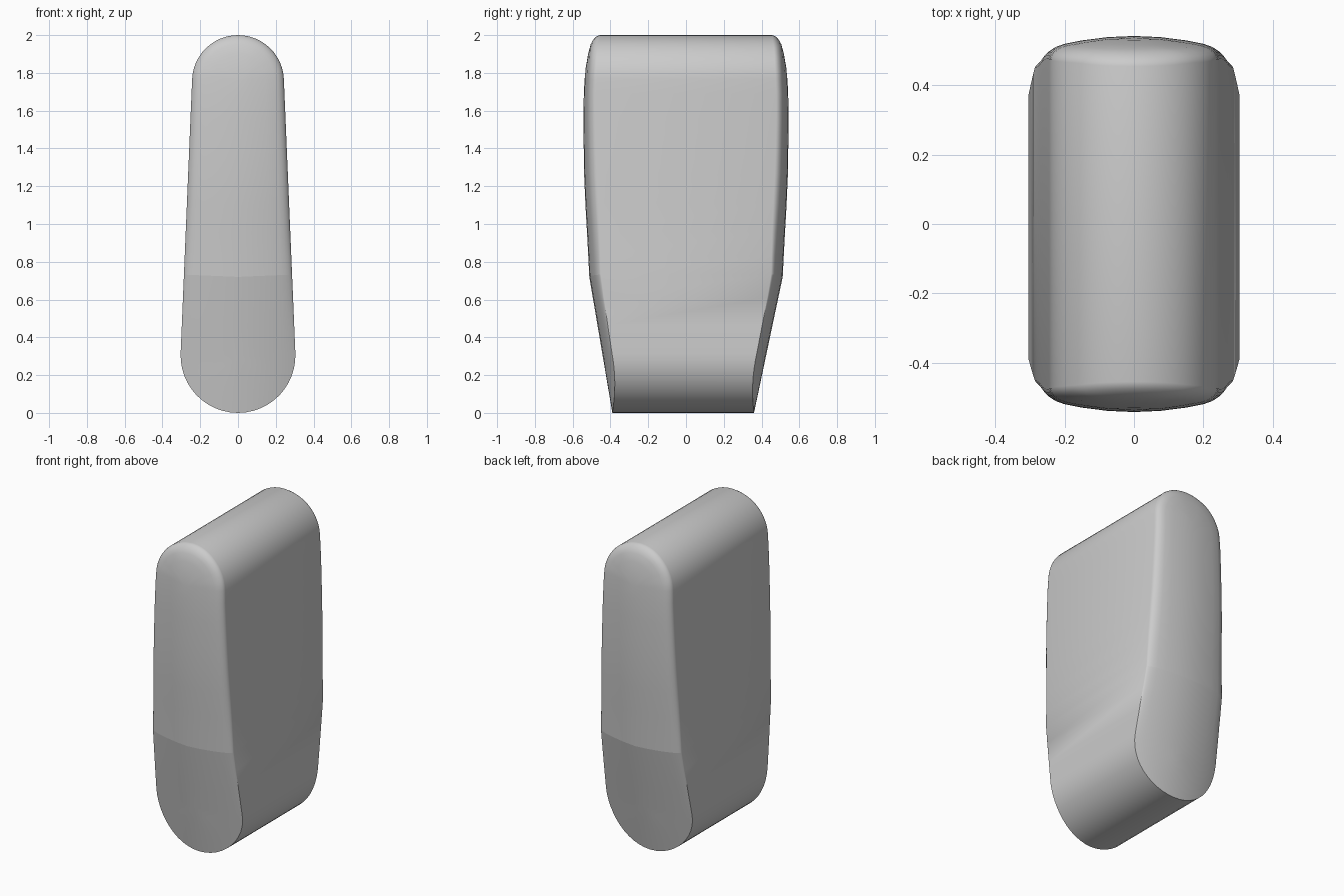
import bpy, bmesh, math

if "Cube" in bpy.data.objects:
    bpy.data.objects.remove(bpy.data.objects["Cube"])

R_BOT, R_TOP = 0.304, 0.243
Z_BOT, Z_TOP = R_BOT, 2.0 - R_TOP
TILT = math.asin((R_BOT - R_TOP) / (Z_TOP - Z_BOT))
CREASE = 0.72
STEPS = [0.45, 0.6, CREASE, 0.82, 0.95, 1.1, 1.25, 1.4, 1.55, 1.68]
INSETS = [1, 0.99, 0.965, 0.93, 0.88, 0.8, 0.6, 0.3, 0]

# Depth of the end face along its centre line, by height
BACK = [(0, 0.36), (CREASE, 0.512), (0.9, 0.521), (1.2, 0.538), (1.5, 0.543),
        (1.7, 0.541), (1.8, 0.535), (1.88, 0.523), (1.94, 0.509), (2, 0.485)]
FRONT = [(0, 0.39)] + BACK[1:]


def interp(table, z):
    for (z0, y0), (z1, y1) in zip(table, table[1:]):
        if z <= z1:
            return y0 + (y1 - y0) * (z - z0) / (z1 - z0)
    return table[-1][1]


def outline():
    """Teardrop outline as (axis height, radius, angle)."""
    pts = []
    n = 24
    for i in range(n + 1):
        pts.append((Z_TOP, R_TOP, TILT + (math.pi - 2 * TILT) * i / n))
    side = [(z, R_BOT + (R_TOP - R_BOT) * (z - Z_BOT) / (Z_TOP - Z_BOT)) for z in STEPS]
    pts += [(z, r, math.pi - TILT) for z, r in reversed(side)]
    for i in range(n + 1):
        pts.append((Z_BOT, R_BOT, math.pi - TILT + (math.pi + 2 * TILT) * i / n))
    pts += [(z, r, TILT) for z, r in side]
    return pts


def end_depth(table, x, z, s):
    # Crowned face with a soft edge that fades out towards the bottom
    edge = 0.03 * min(1, max(0, (z - 0.35) / 0.7))
    u = min(1, (1 - s) / 0.2)
    drop = edge * (1 - math.sqrt(1 - (1 - u) ** 2))
    return interp(table, z) - 0.035 * (x / 0.25) ** 2 - drop


# Body: concentric rings from the front centre line, over the rim, to the back
bm = bmesh.new()
pts = outline()
rings = []
for sign, table, insets in ((-1, FRONT, INSETS[::-1]), (1, BACK, INSETS)):
    for s in insets:
        ring = []
        for zc, r, a in pts:
            x, z = s * r * math.cos(a), max(0, zc + s * r * math.sin(a))
            ring.append(bm.verts.new((x, sign * end_depth(table, x, z, s), z)))
        rings.append(ring)
n = len(pts)
for a, b in zip(rings, rings[1:]):
    for i in range(n):
        j = (i + 1) % n
        bm.faces.new((a[i], a[j], b[j], b[i]))

# Crease across both end faces
for e in bm.edges:
    if all(CREASE - 0.01 < v.co.z < CREASE + 0.02 for v in e.verts) and e.calc_length() < 0.2:
        e.smooth = False
bmesh.ops.remove_doubles(bm, verts=bm.verts, dist=0.0002)
bmesh.ops.recalc_face_normals(bm, faces=bm.faces)
mesh = bpy.data.meshes.new("tapered_body")
bm.to_mesh(mesh)
bm.free()
body = bpy.data.objects.new("tapered_body", mesh)
bpy.context.collection.objects.link(body)
bpy.context.view_layer.objects.active = body
body.select_set(True)
bpy.ops.object.shade_smooth_by_angle(angle=math.radians(35), keep_sharp_edges=True)
